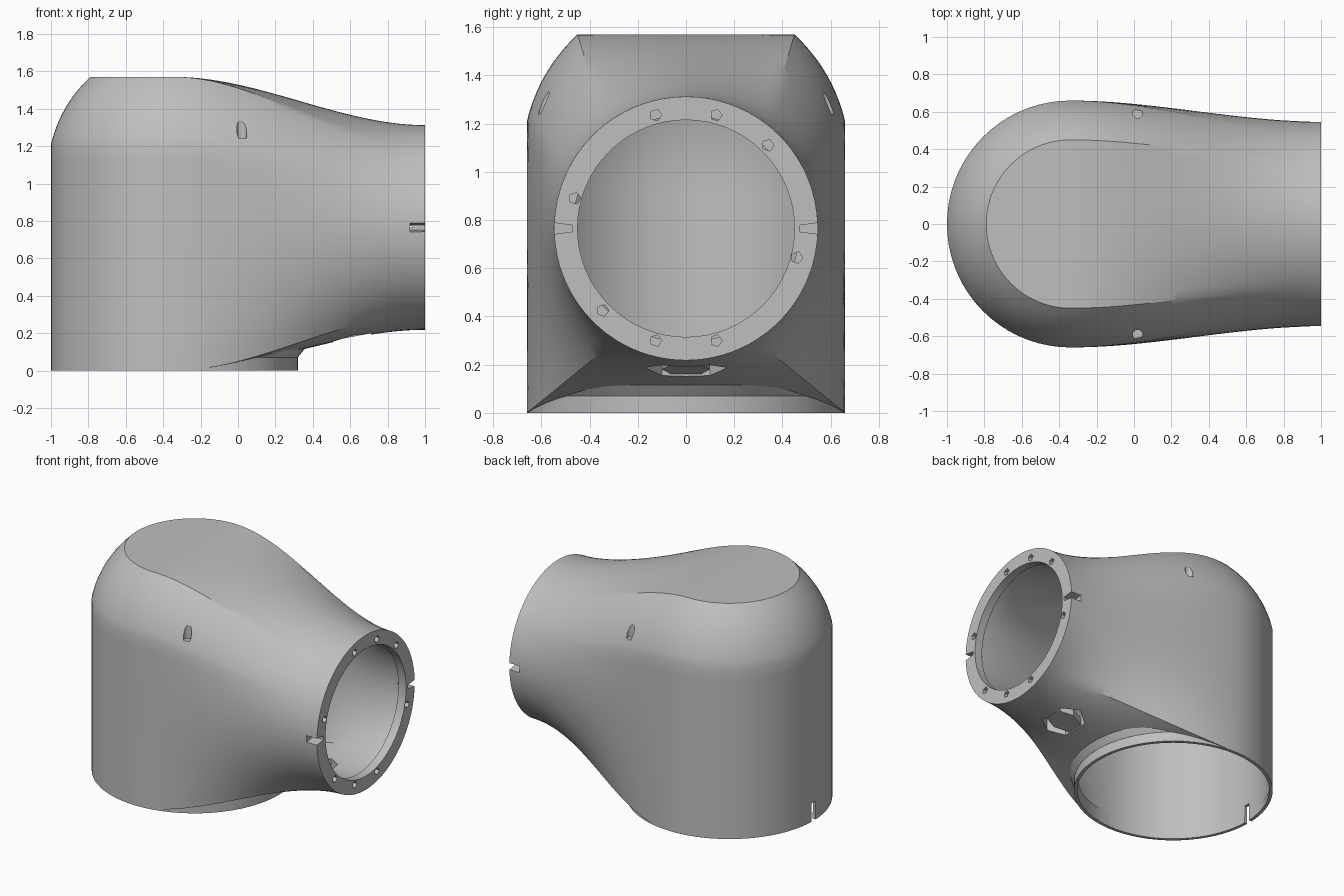
import bpy, bmesh, math
from mathutils import Matrix, Vector

if "Cube" in bpy.data.objects:
    bpy.data.objects.remove(bpy.data.objects["Cube"])

grey = bpy.data.materials.new("light_grey")
grey.use_nodes = True
grey.diffuse_color = (0.52, 0.52, 0.52, 1)
grey.node_tree.nodes["Principled BSDF"].inputs["Base Color"].default_value = (0.52, 0.52, 0.52, 1)

AXIS_X = -0.34   # centre of the upright tube
PIPE_Z = 0.765   # centre of the side pipe
SIDE = Matrix.Rotation(math.pi / 2, 4, "Y")


def finish(name, bm):
    bmesh.ops.recalc_face_normals(bm, faces=bm.faces)
    me = bpy.data.meshes.new(name)
    bm.to_mesh(me)
    bm.free()
    ob = bpy.data.objects.new(name, me)
    bpy.context.collection.objects.link(ob)
    me.materials.append(grey)
    return ob


def smooth(ob):
    bpy.ops.object.select_all(action="DESELECT")
    ob.select_set(True)
    bpy.context.view_layer.objects.active = ob
    bpy.ops.object.shade_smooth_by_angle(angle=math.radians(28))


def cut(target, cutter):
    mod = target.modifiers.new("cut", "BOOLEAN")
    mod.operation = "DIFFERENCE"
    mod.solver = "EXACT"
    mod.object = cutter
    bpy.context.view_layer.objects.active = target
    bpy.ops.object.modifier_apply(modifier=mod.name)
    bpy.data.objects.remove(cutter)


def cylinder(name, loc, r, depth, sides, rot=Matrix()):
    bm = bmesh.new()
    bmesh.ops.create_cone(bm, cap_ends=True, segments=sides, radius1=r, radius2=r,
                          depth=depth, matrix=Matrix.Translation(loc) @ rot)
    return finish(name, bm)


def prism(name, points, direction):
    bm = bmesh.new()
    face = bm.faces.new([bm.verts.new(p) for p in points])
    ext = bmesh.ops.extrude_face_region(bm, geom=[face])["geom"]
    bmesh.ops.translate(bm, vec=direction, verts=[v for v in ext if isinstance(v, bmesh.types.BMVert)])
    return finish(name, bm)


def grid(bm, columns):
    rows = [[bm.verts.new(p) for p in col] for col in columns]
    for a, b in zip(rows, rows[1:]):
        for i in range(len(a) - 1):
            bm.faces.new((a[i], a[i + 1], b[i + 1], b[i]))
    return rows


def elbow(name, radius, bottom, shoulder, bulge, top, pipe_r, end_x):
    """Domed upright half-tube blending into a round side pipe."""
    profile, ring = [], []

    def segment(f, n, a0, a1):
        for i in range(n):
            t = i / n
            a = math.radians(a0 + (a1 - a0) * t)
            profile.append(f(t))
            ring.append((pipe_r * math.cos(a), PIPE_Z + pipe_r * math.sin(a)))

    side, crown = Vector((radius, shoulder)), Vector(top)
    foot = Vector((radius, bottom))
    segment(lambda t: Vector((top[0] * t, top[1])), 8, 90, 52)
    segment(lambda t: crown * (1 - t) ** 2 + Vector(bulge) * 2 * t * (1 - t) + side * t * t, 10, 52, 24)
    segment(lambda t: side.lerp(foot, t), 14, 24, -58)
    segment(lambda t: foot.lerp(Vector((0, bottom)), t), 8, -58, -90)
    profile.append(Vector((0, bottom)))
    ring.append((0, PIPE_Z - pipe_r))

    bm = bmesh.new()
    # rounded back half
    n = 36
    grid(bm, [[(AXIS_X - p.x * math.sin(math.pi * k / n), p.x * math.cos(math.pi * k / n), p.y)
               for p in profile] for k in range(n + 1)])
    # blend towards the pipe
    sections, steps = [], 28
    for k in range(steps + 1):
        u = k / steps
        s = u * u * (3 - 2 * u)
        x = AXIS_X + (end_x - AXIS_X) * u
        half = [p.lerp(Vector(q), s) for p, q in zip(profile, ring)]
        loop = [(x, p.x, p.y) for p in half] + [(x, -p.x, p.y) for p in half[-2::-1]]
        sections.append(loop)
    rows = grid(bm, sections)
    bm.faces.new(rows[-1][:-1])
    bmesh.ops.remove_doubles(bm, verts=bm.verts, dist=0.0005)
    return finish(name, bm)


def arc_band(name, profile, spread):
    """Closed profile swept round the upright tube on the pipe side."""
    bm = bmesh.new()
    n, cols = 32, []
    for k in range(n + 1):
        a = math.radians(-spread + 2 * spread * k / n)
        cols.append([(AXIS_X + r * math.cos(a), r * math.sin(a), z) for r, z in profile + profile[:1]])
    rows = grid(bm, cols)
    for end in (rows[0], rows[-1]):
        bm.faces.new(end[:-1])
    bmesh.ops.remove_doubles(bm, verts=bm.verts, dist=0.0001)
    smooth(finish(name, bm))


# Hollow shell
shell = elbow("elbow_shell", 0.66, 0, 1.21, (0.61, 1.42), (0.45, 1.57), 0.547, 1.0)
cut(shell, elbow("cavity", 0.64, 0.045, 0.97, (0.62, 1.38), (0.40, 1.53), 0.47, 0.94))
cut(shell, cylinder("bottom_bore", (AXIS_X, 0, 0.05), 0.637, 0.3, 96))
cut(shell, cylinder("pipe_bore", (1.0, 0, PIPE_Z), 0.45, 0.24, 64, SIDE))

# Small holes in the pipe's end face
for y, z in ((-0.125, 1.235), (0.125, 1.235), (0.34, 1.11), (-0.46, 0.89),
             (0.46, 0.645), (-0.345, 0.425), (-0.125, 0.30), (0.125, 0.30)):
    cut(shell, cylinder("screw_hole", (1.0, y, z), 0.025, 0.14, 5, SIDE))

# Wedge notches and drilled side holes
for s in (-1, 1):
    wedge = [(0.92, s * y, PIPE_Z + h) for y, h in ((0.47, -0.013), (0.6, -0.03), (0.6, 0.03), (0.47, 0.013))]
    cut(shell, prism("wedge_notch", wedge, (0.2, 0, 0)))
    cut(shell, cylinder("side_hole", (0.02, s * 0.592, 1.36), 0.027, 0.24, 12))

# Slot in the back of the bottom rim
slot = [(-1.1, y, z) for y, z in ((-0.022, -0.02), (0.022, -0.02), (0.022, 0.13), (-0.022, 0.13))]
cut(shell, prism("rim_slot", slot, (0.2, 0, 0)))


# Six-sided opening under the pipe with a bridge across it
def hexagon(wide, flat, deep, z):
    return [(0.61 + x, y, z) for x, y in ((0, wide), (deep, flat), (deep, -flat),
                                          (0, -wide), (-deep, -flat), (-deep, flat))]


cut(shell, prism("underside_opening", hexagon(0.17, 0.10, 0.10, 0.05), (0, 0, 0.27)))
smooth(shell)
bridge = prism("underside_bridge", [(x, y, z + 0.19 * (x - 0.61))
                                    for x, y, z in hexagon(0.10, 0.05, 0.13, 0.18)], (0, 0, 0.05))

# Bottom rim where it runs below the slope
arc_band("bottom_collar", [(0.637, 0), (0.66, 0), (0.66, 0.10), (0.637, 0.10)], 89)
arc_band("collar_fillet", [(0.64, 0.07), (0.66, 0.07), (0.70, 0.12), (0.64, 0.13)], 48)
